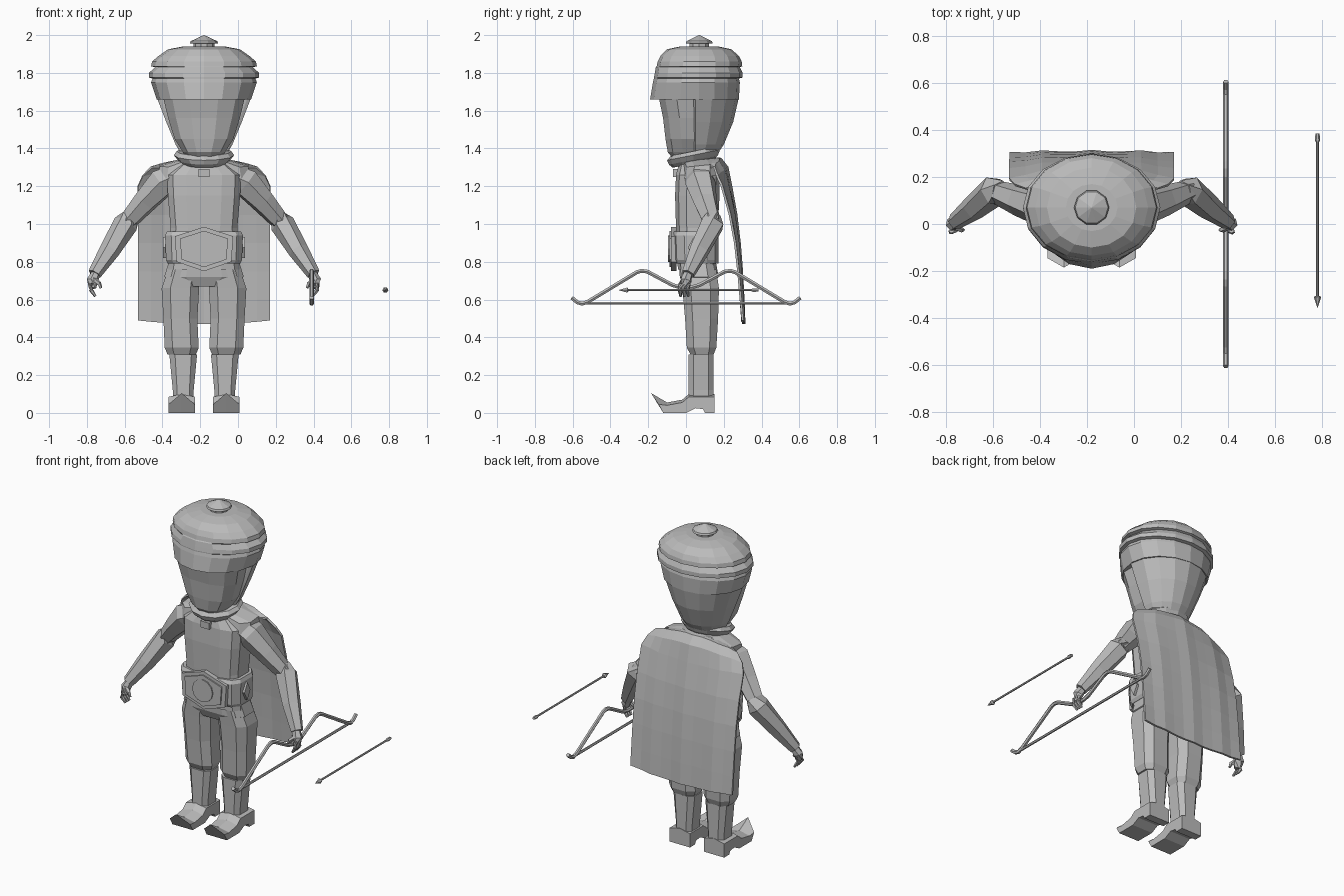
import bpy
import bmesh
import math
from mathutils import Vector

cube = bpy.data.objects.get("Cube")
if cube:
    bpy.data.objects.remove(cube, do_unlink=True)

grey = bpy.data.materials.new("plain_grey")
grey.use_nodes = True
grey.diffuse_color = (0.5, 0.5, 0.5, 1)
grey.node_tree.nodes["Principled BSDF"].inputs["Base Color"].default_value = (0.5, 0.5, 0.5, 1)

BODY_X = -0.18  # the figure stands beside the centre; parts are built around its own axis


def finish(name, bm):
    bmesh.ops.recalc_face_normals(bm, faces=bm.faces)
    bmesh.ops.translate(bm, verts=bm.verts, vec=(BODY_X, 0, 0))
    mesh = bpy.data.meshes.new(name)
    bm.to_mesh(mesh)
    bm.free()
    mesh.materials.append(grey)
    obj = bpy.data.objects.new(name, mesh)
    bpy.context.collection.objects.link(obj)
    return obj


def loft(name, rings, caps=True, closed=True):
    """Skin a list of point loops into a solid, or open rows into a sheet."""
    bm = bmesh.new()
    loops = [[bm.verts.new(p) for p in ring] for ring in rings]
    n = len(loops[0])
    for a, b in zip(loops, loops[1:]):
        for i in range(n if closed else n - 1):
            j = (i + 1) % n
            bm.faces.new((a[i], a[j], b[j], b[i]))
    if caps and closed:
        bm.faces.new(loops[0])
        bm.faces.new(loops[-1])
    return finish(name, bm)


def oval(z, half, front, back, n=16, square=1.0, x=0, mid=None, tilt=0):
    """Horizontal loop; square below 1 makes it boxier."""
    mid = (front + back) / 2 if mid is None else mid
    pts = []
    for i in range(n):
        a = math.tau * (i + 0.5 * (square < 1)) / n
        c = math.copysign(abs(math.cos(a)) ** square, math.cos(a))
        s = math.copysign(abs(math.sin(a)) ** square, math.sin(a))
        y = mid + s * (back - mid if s > 0 else mid - front)
        pts.append((x + half * c, y, z + tilt * (y - mid)))
    return pts


def tube(name, path, radii, n=6):
    path = [Vector(p) for p in path]
    rings = []
    for i, p in enumerate(path):
        d = path[min(i + 1, len(path) - 1)] - path[max(i - 1, 0)]
        q = d.to_track_quat("Z", "Y")
        r = radii[i] if isinstance(radii, (list, tuple)) else radii
        rings.append([p + q @ Vector((r * math.cos(math.tau * k / n), r * math.sin(math.tau * k / n), 0))
                      for k in range(n)])
    return loft(name, rings)


def plate(name, outline, y0, y1):
    return loft(name, [[(x, y, z) for x, z in outline] for y in (y0, y1)])


# Hood crown with two banded ridges and a visor in front
crown = [(1.66, .25, -.19, .28), (1.75, .28, -.175, .285), (1.77, .272, -.17, .28),
         (1.775, .292, -.17, .3), (1.80, .292, -.165, .3), (1.83, .258, -.16, .285),
         (1.835, .28, -.155, .298), (1.86, .275, -.15, .295), (1.89, .24, -.135, .28),
         (1.925, .19, -.1, .24), (1.94, .11, -.03, .17)]
loft("hood_crown", [oval(*r, mid=.07) for r in crown])
loft("hood_knob", [oval(z, r, .07 - r, .07 + r, 10) for z, r in
                   ((1.92, .055), (1.955, .055), (1.957, .075), (1.968, .07), (2.0, .002))])

# Back and cheeks of the hood, then the face set inside
loft("hood_back", [oval(z, h, .03, b, mid=.05) for z, h, b in
                   ((1.36, .115, .16), (1.42, .15, .2), (1.54, .2, .25), (1.67, .25, .28))])
loft("face", [oval(z, h, f, .15, 12, .8) for z, h, f in
              ((1.345, .09, -.07), (1.38, .115, -.1), (1.45, .16, -.112), (1.56, .195, -.125), (1.68, .225, -.15))])

# Neck and slanted scarf
loft("neck", [oval(z, .115, -.03, .15, 8, .7) for z in (1.26, 1.38)])
loft("scarf", [oval(z, h, -.1 + d, .18 - d, 12, tilt=.2) for z, h, d in
               ((1.32, .12, .03), (1.34, .14, .01), (1.365, .16, 0), (1.385, .145, .02))])
plate("scarf_clasp", [(-.03, 1.25), (.03, 1.25), (.03, 1.29), (-.03, 1.29)], -.07, -.04)

# Torso and hips
loft("torso", [oval(z, h, f, b, 12, .55) for z, h, f, b in
               ((.76, .195, -.045, .16), (.98, .18, -.055, .17), (1.15, .195, -.06, .18),
                (1.26, .2, -.055, .18), (1.315, .13, -.04, .16))])
loft("hips", [oval(z, h, f, b, 12, .6) for z, h, f, b in
              ((.67, .12, -.01, .14), (.72, .215, -.035, .175), (.80, .19, -.04, .16))])
loft("shoulder_yoke", [oval(z, h, f, b, 12, .7, tilt=.1) for z, h, f, b in
                       ((1.25, .25, -.03, .2), (1.31, .24, -.02, .19), (1.34, .13, -.03, .17))])

# Belt with layered buckle
loft("belt", [oval(z, h, f, .175, 12, .55) for z, h, f in
              ((.79, .195, -.06), (.81, .205, -.07), (.94, .21, -.075), (.96, .2, -.065))])
hexagon = [(0, .985), (.155, .935), (.145, .8), (0, .75), (-.145, .8), (-.155, .935)]
plate("buckle_plate", hexagon, -.08, -.05)
plate("buckle_panel", [(x * .82, .868 + (z - .868) * .82) for x, z in hexagon], -.088, -.07)
plate("buckle_disc", [(.07 * math.cos(k * math.tau / 12), .87 + .07 * math.sin(k * math.tau / 12))
                      for k in range(12)], -.095, -.08)

for side, s in (("right", -1), ("left", 1)):
    # Diamond stud on the side of the belt
    loft(side + "_belt_stud", [[(s * x, .04 + dy, .875 + dz) for dy, dz in
                                ((-.03, 0), (0, .055), (.03, 0), (0, -.055))] for x in (.19, .217)])

    # Baggy trouser leg
    legs = ((.31, .08, .145, .02, .15), (.345, .095, .115, 0, .165), (.50, .095, .125, -.01, .175),
            (.66, .105, .125, -.025, .18), (.76, .09, .105, -.035, .165))
    loft(side + "_trouser_leg", [oval(z, h, f, b, 8, .7, x=s * (.118 if z < .4 else c))
                                 for z, h, c, f, b in legs])

    # Boot shaft, and a foot with a curled, ridged toe
    loft(side + "_boot_shaft", [oval(z, h, .01, .15, 8, .6, x=s * .11) for z, h in
                                ((.06, .056), (.12, .058), (.31, .077))])
    sole = [(-.12, 0), (0, 0), (.05, .025), (.09, .02), (.1, 0), (.15, 0), (.15, .1),
            (.015, .1), (-.02, .07), (-.1, .055)]
    slices = []
    for dx, tip, drop in ((-.07, (-.145, .06), .015), (0, (-.185, .105), 0), (.07, (-.145, .06), .015)):
        slices.append([(s * .118 + dx, y, z - (drop if z > .04 else 0)) for y, z in [tip] + sole])
    loft(side + "_boot_foot", slices)

    # Sleeve, forearm and cuff
    tube(side + "_upper_arm", [(s * .14, .07, 1.26), (s * .22, .075, 1.22), (s * .31, .1, 1.12),
                               (s * .415, .14, 1.0)], [.07, .083, .066, .048])
    tube(side + "_forearm", [(s * .385, .135, 1.04), (s * .415, .14, 1.0), (s * .5, .07, .86),
                             (s * .58, .01, .735)], [.05, .066, .054, .036])
    # Hand with fingers and thumb
    tube(side + "_hand", [(s * .565, .015, .75), (s * .592, 0, .70), (s * .59, -.01, .66)],
         [.024, .03, .02])
    for k in range(3):
        y = -.028 + k * .02
        tube(side + "_finger", [(s * .595, y, .685), (s * .598, y - .005, .65), (s * .575, y, .617)],
             [.012, .012, .007], 5)
    tube(side + "_thumb", [(s * .585, -.01, .71), (s * .555, -.025, .685), (s * .545, -.025, .66)],
         [.014, .012, .007], 5)

# Cape draped from the shoulders, edges curling forward near the top
cape_rows = [(1.35, .13, .2, .02), (1.345, .18, .28, .03), (1.30, .215, .325, .05), (1.2, .235, .35, .045),
             (1.05, .262, .35, .03), (.9, .28, .35, .02), (.75, .292, .35, .015), (.6, .3, .35, .01),
             (.47, .305, .35, .005)]
rows = []
for z, y, h, curl in cape_rows:
    rows.append([(h * t / 5, y - curl * (t / 5) ** 2 + .004 * math.cos(t * 2.2),
                  z + (.02 if z < .5 else -.045 if z > 1.25 else 0) * (t / 5) ** 2) for t in range(-5, 6)])
cape = loft("cape", rows, closed=False)
mod = cape.modifiers.new("thickness", "SOLIDIFY")
mod.thickness = .012
mod.offset = 0

# Bow held in the left hand, with its string
bow_x = .39 - BODY_X
half_bow = [(.605, .61), (.575, .585), (.55, .578), (.52, .588), (.26, .745), (.235, .752),
            (.205, .748), (.07, .676), (.03, .665)]
limb = [(bow_x, -y, z) for y, z in half_bow] + [(bow_x, y, z) for y, z in reversed(half_bow)]
tube("bow", limb, .012)
tube("bow_string", [(bow_x, -.56, .58), (bow_x, .56, .58)], .008)

# Arrow floating beside
arrow_x = .78 - BODY_X
tube("arrow_shaft", [(arrow_x, -.33, .65), (arrow_x, .38, .65)], .006)
tube("arrow_head", [(arrow_x, -.355, .65), (arrow_x, -.31, .65), (arrow_x, -.305, .65)], [.001, .016, .006])
tube("arrow_nock", [(arrow_x, .345, .65), (arrow_x, .355, .65), (arrow_x, .385, .65)], [.006, .011, .009])
